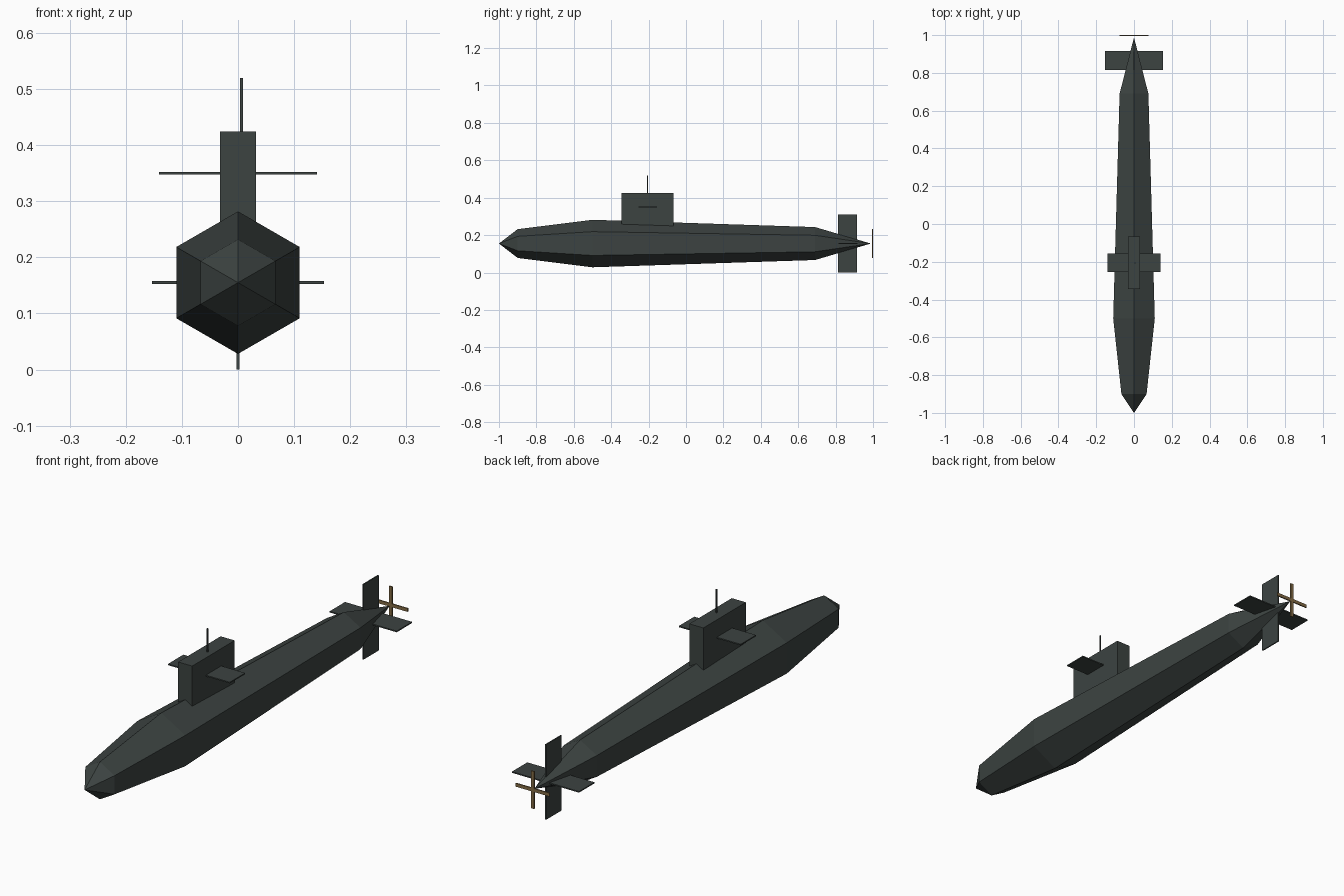
import bpy, bmesh, math
from mathutils import Vector

if "Cube" in bpy.data.objects:
    bpy.data.objects.remove(bpy.data.objects["Cube"], do_unlink=True)

AXIS_Z = 0.155


def material(name, rgb):
    mat = bpy.data.materials.new(name)
    mat.use_nodes = True
    mat.diffuse_color = (*rgb, 1)
    mat.node_tree.nodes["Principled BSDF"].inputs["Base Color"].default_value = (*rgb, 1)
    return mat


GREY = material("dark grey green", (0.045, 0.056, 0.053))
BRASS = material("brass", (0.23, 0.15, 0.06))


def finish(name, bm, mat):
    bmesh.ops.recalc_face_normals(bm, faces=bm.faces)
    mesh = bpy.data.meshes.new(name)
    bm.to_mesh(mesh)
    bm.free()
    mesh.materials.append(mat)
    obj = bpy.data.objects.new(name, mesh)
    bpy.context.scene.collection.objects.link(obj)
    return obj


def box(name, center, size, mat=GREY):
    bm = bmesh.new()
    bmesh.ops.create_cube(bm, size=1)
    bmesh.ops.scale(bm, vec=size, verts=bm.verts)
    bmesh.ops.translate(bm, vec=center, verts=bm.verts)
    return finish(name, bm, mat)


def hull():
    # Six-sided rings (y, radius) closed by a point at each end
    bm = bmesh.new()
    rings = []
    for y, r in ((-0.9, 0.077), (-0.5, 0.127), (0.69, 0.088)):
        angles = [math.radians(90 + 60 * i) for i in range(6)]
        rings.append([bm.verts.new((r * math.cos(a), y, AXIS_Z + r * math.sin(a)))
                      for a in angles])
    bow = bm.verts.new((0, -1, AXIS_Z))
    stern = bm.verts.new((0, 0.988, AXIS_Z))
    for i in range(6):
        j = (i + 1) % 6
        bm.faces.new((bow, rings[0][i], rings[0][j]))
        bm.faces.new((stern, rings[-1][j], rings[-1][i]))
        for a, b in zip(rings, rings[1:]):
            bm.faces.new((a[i], b[i], b[j], a[j]))
    return finish("hull", bm, GREY)


hull()

# Sail with its diving planes and periscope
box("sail", (0, -0.206, 0.337), (0.064, 0.277, 0.174))
box("sail_planes", (0, -0.205, 0.35), (0.282, 0.1, 0.005))
box("periscope", (0.006, -0.207, 0.47), (0.005, 0.005, 0.1))

# Crossed tail fins
box("tail_rudder", (0, 0.864, AXIS_Z), (0.005, 0.1, 0.31))
box("tail_planes", (0, 0.866, AXIS_Z), (0.306, 0.1, 0.005))

# Propeller: two crossed bars behind the stern point
box("propeller_bar_upright", (0, 0.9975, AXIS_Z), (0.014, 0.005, 0.154), BRASS)
box("propeller_bar_level", (0, 0.9975, AXIS_Z), (0.154, 0.005, 0.014), BRASS)
